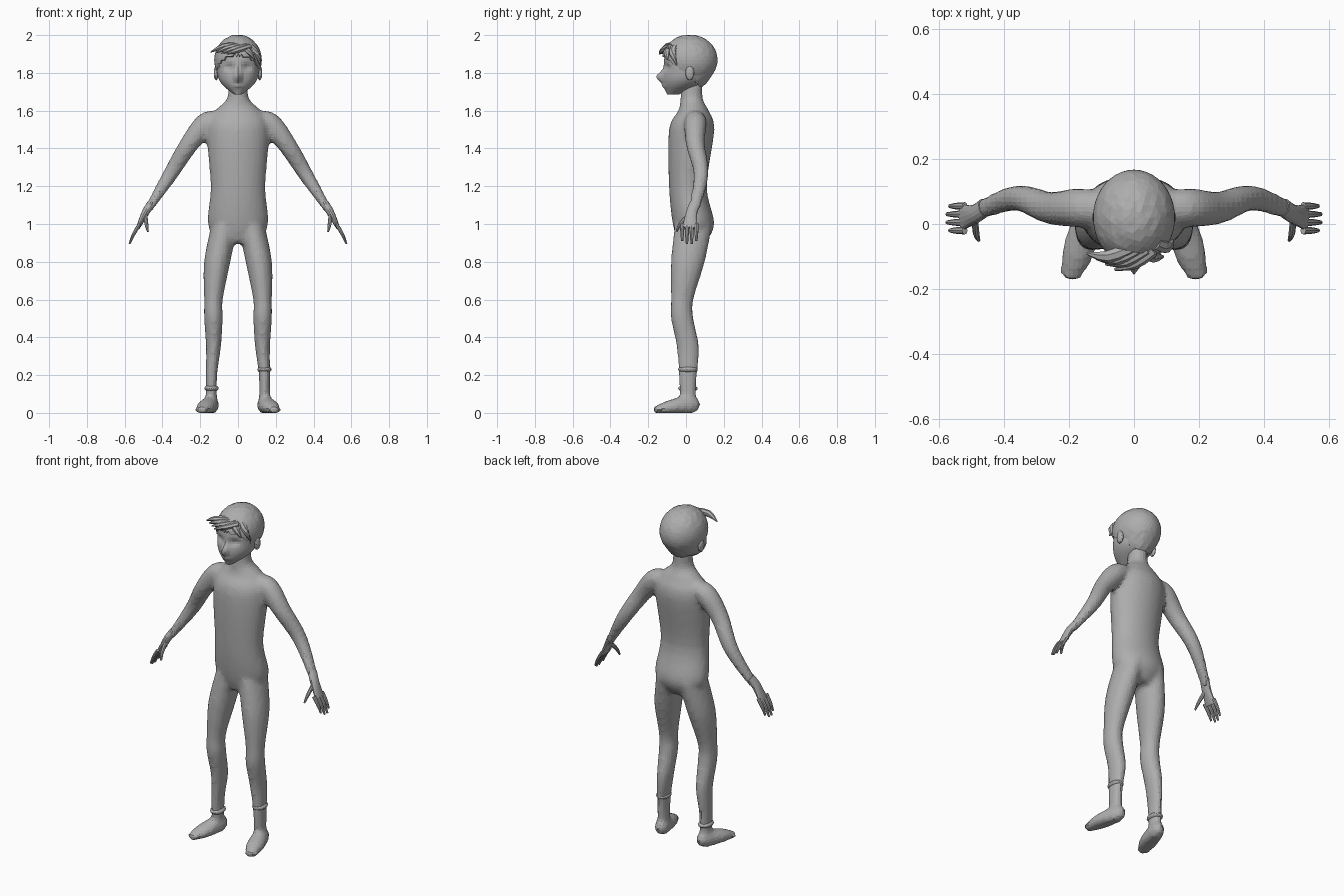
import bpy, bmesh, math, random
from mathutils import Vector, Matrix

random.seed(4)
if "Cube" in bpy.data.objects:
    bpy.data.objects.remove(bpy.data.objects["Cube"])

GREY = (.42, .42, .42, 1)
grey = bpy.data.materials.new("plain grey")
grey.use_nodes = True
grey.diffuse_color = GREY
grey.node_tree.nodes["Principled BSDF"].inputs["Base Color"].default_value = GREY

Y_AXIS, Z_AXIS = Vector((0, 1, 0)), Vector((0, 0, 1))
SIDES = {"left": 1, "right": -1}


def spline(before, start, end, after, t):
    """Soft curve between start and end, guided by their neighbours."""
    bend = 2 * before - 5 * start + 4 * end - after
    twist = 3 * (start - end) + after - before
    return start + t / 2 * (end - before + t * (bend + t * twist))


def soften(stations, steps):
    """Add rings between stations of x, y, z, half width and half depth."""
    rows = [Vector(station) for station in stations]
    rows = [rows[0]] + rows + [rows[-1]]
    path = [spline(*rows[i:i + 4], step / steps)
            for i in range(len(rows) - 3) for step in range(steps)]
    return path + [rows[-1]]


def loft(bm, stations, sides=20, steps=5, ref=Y_AXIS, level=False, side=1):
    """Skin elliptical rings along a path; level keeps every ring horizontal."""
    path = soften(stations, steps)
    rings = []
    for i, row in enumerate(path):
        ahead, behind = path[min(i + 1, len(path) - 1)], path[max(i - 1, 0)]
        along = Z_AXIS if level else Vector((ahead - behind)[:3]).normalized()
        across = ref.cross(along).normalized()
        outward = along.cross(across)
        ring = []
        for k in range(sides):
            angle = math.tau * k / sides
            point = (Vector(row[:3]) + across * row[3] * math.cos(angle)
                     + outward * row[4] * math.sin(angle))
            point.x *= side
            ring.append(bm.verts.new(point))
        rings.append(ring)
    for low, high in zip(rings, rings[1:]):
        for k in range(sides):
            bm.faces.new((low[k - 1], low[k], high[k], high[k - 1]))
    bm.faces.new(rings[0])
    bm.faces.new(rings[-1])
    return [vert for ring in rings for vert in ring]


def finish(bm, name):
    """Turn a bmesh into a named grey object."""
    bmesh.ops.recalc_face_normals(bm, faces=bm.faces)
    mesh = bpy.data.meshes.new(name)
    bm.to_mesh(mesh)
    bm.free()
    mesh.materials.append(grey)
    part = bpy.data.objects.new(name, mesh)
    bpy.context.scene.collection.objects.link(part)
    return part


def ball(bm, centre, radii, detail):
    """Add a faceted ellipsoid."""
    placed = Matrix.Translation(centre) @ Matrix.Diagonal((*radii, 1))
    return bmesh.ops.create_icosphere(bm, subdivisions=detail, radius=1,
                                      matrix=placed)["verts"]


# Torso and neck
body = bmesh.new()
loft(body, [(0, .03, .9, .1, .07), (0, .04, 1, .16, .11), (0, .01, 1.2, .145, .1),
            (0, .03, 1.5, .165, .12), (0, .04, 1.6, .12, .08),
            (0, .03, 1.66, .06, .06), (0, .03, 1.75, .05, .06)],
     sides=28, level=True)

# Legs, feet and arms
for side in SIDES.values():
    loft(body, [(.07, .04, 1, .07, .1), (.11, .01, .8, .07, .09),
                (.13, -.02, .6, .05, .06), (.13, -.02, .5, .05, .06),
                (.13, .01, .35, .04, .06), (.14, .01, .2, .03, .05),
                (.14, .01, .05, .03, .04)], level=True, side=side)
    foot = loft(body, [(.13, .07, .03, .02, .02), (.14, .03, .04, .04, .05),
                       (.17, -.08, .03, .05, .04), (.2, -.17, .01, .03, .02)],
                ref=Z_AXIS, side=side)
    for vert in foot:
        vert.co.z = max(vert.co.z, 0)
    loft(body, [(.1, .05, 1.56, .04, .05), (.17, .05, 1.53, .06, .06),
                (.26, .05, 1.42, .05, .05), (.36, .08, 1.26, .04, .04),
                (.48, .04, 1.07, .02, .03)], side=side)

# Fuse the limbs into one skin
skin = finish(body, "body")
fuse = skin.modifiers.new("fuse", "REMESH")
fuse.mode = "VOXEL"
fuse.voxel_size = .015
relax = skin.modifiers.new("relax", "SMOOTH")
relax.iterations = 4

# Hands: flat palm, four fingers fanned by rule, and a thumb
for word, side in SIDES.items():
    hand = bmesh.new()
    loft(hand, [(.46, .05, 1.11, .02, .03), (.49, .03, 1.06, .02, .03),
                (.53, .02, .98, .01, .04)], sides=14, side=side)
    for finger in range(4):
        y = .055 - .025 * finger
        reach = 1 if finger in (1, 2) else .85
        base = Vector((.52, y, 1))
        tip = base + Vector((.055, 0, -.105)) * reach
        knuckle = base.lerp(tip, .5) + Vector((.004, 0, 0))
        loft(hand, [(*base, .01, .012), (*knuckle, .009, .01), (*tip, .005, .006)],
             sides=8, side=side)
    loft(hand, [(.49, .02, 1.05, .01, .015), (.485, -.03, 1, .01, .01),
                (.477, -.05, .96, .005, .005)], sides=8, side=side)
    finish(hand, word + "_hand")

# Ankle cuffs, one higher than the other
for word, height in (("left", .23), ("right", .13)):
    cuff = bmesh.new()
    ball(cuff, (.14 * SIDES[word], .01, height), (.038, .052, .02), detail=3)
    finish(cuff, word + "_ankle_cuff")

# Head
head = bmesh.new()
face = loft(head, [(0, -.07, 1.685, .02, .03), (0, -.02, 1.74, .085, .1),
                   (0, 0, 1.8, .11, .12), (0, .02, 1.91, .108, .125),
                   (0, .01, 1.98, .03, .04)], sides=44, steps=9, level=True)


def sculpt(x, z, wide, tall, push):
    """Push a soft bump or hollow into the front of the head."""
    for vert in face:
        if vert.co.y < -.03:
            spread = ((vert.co.x - x) / wide) ** 2 + ((vert.co.z - z) / tall) ** 2
            vert.co.y += push * math.exp(-spread)


# Nose, lips and eye sockets
sculpt(x=0, z=1.78, wide=.018, tall=.03, push=-.035)
sculpt(x=0, z=1.73, wide=.025, tall=.01, push=-.007)
for side in SIDES.values():
    sculpt(x=.047 * side, z=1.83, wide=.026, tall=.02, push=.016)
finish(head, "head")

# Ears
for word, side in SIDES.items():
    ear = bmesh.new()
    ball(ear, (.115 * side, .02, 1.8), (.014, .024, .04), detail=2)
    finish(ear, word + "_ear")

# Hair cap, trimmed along a line rising from nape to forehead
hair = bmesh.new()
for vert in ball(hair, (0, .02, 1.868), (.126, .147, .134), detail=4):
    vert.co.z += random.uniform(-.002, .002)
    if vert.co.z < 1.79 and vert.co.y > .04:
        vert.co.z -= (1.79 - vert.co.z) / 2
trim = [f for f in hair.faces
        if f.calc_center_median().z < 1.79 - .85 * f.calc_center_median().y]
bmesh.ops.delete(hair, geom=trim, context="FACES")
shell = finish(hair, "hair_cap").modifiers.new("thickness", "SOLIDIFY")
shell.thickness = .014


# Fringe: locks fanned between a first and a last one
def fan(bm, first, last, count):
    for i in range(count):
        root, bend, tip = (Vector(a).lerp(Vector(b), i / (count - 1))
                           for a, b in zip(first, last))
        loft(bm, [(*root, .02, .014), (*bend, .02, .015), (*tip, .004, .003)],
             sides=7, steps=3, ref=Z_AXIS)


fringe = bmesh.new()
fan(fringe, first=((.06, -.08, 1.94), (0, -.12, 1.92), (-.06, -.14, 1.9)),
    last=((0, -.07, 1.95), (-.08, -.1, 1.94), (-.145, -.09, 1.91)), count=4)
fan(fringe, first=((.03, -.08, 1.94), (.06, -.1, 1.91), (.09, -.1, 1.87)),
    last=((.07, -.06, 1.94), (.1, -.07, 1.9), (.12, -.05, 1.84)), count=2)
finish(fringe, "fringe")
